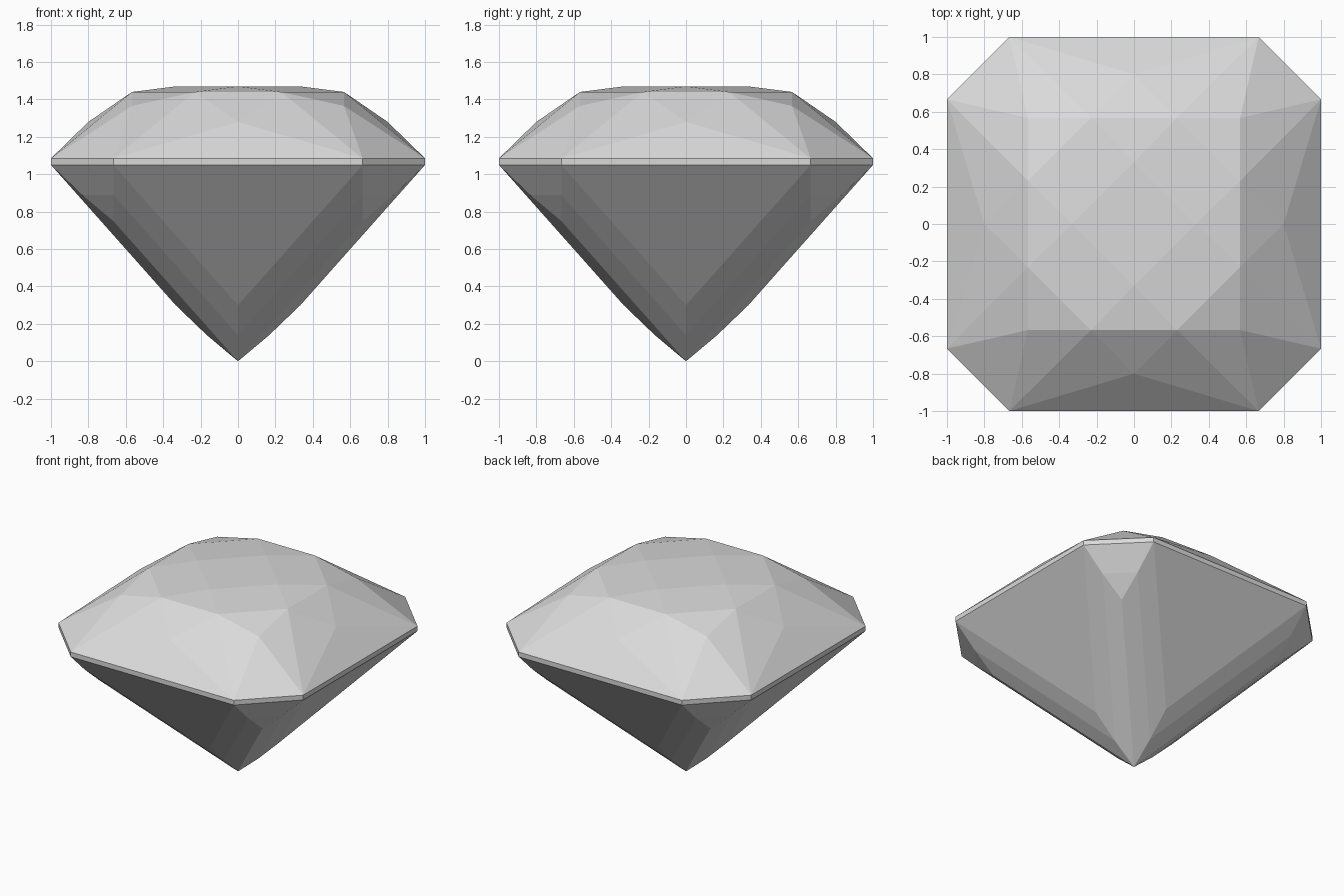
import bpy
import bmesh
from math import pi
from mathutils import Vector, Matrix

if "Cube" in bpy.data.objects:
    bpy.data.objects.remove(bpy.data.objects["Cube"], do_unlink=True)

grey = bpy.data.materials.new("pale_grey")
grey.use_nodes = True
colour = (0.7, 0.7, 0.7, 1)
grey.diffuse_color = colour
grey.node_tree.nodes["Principled BSDF"].inputs["Base Color"].default_value = colour

HEART = Vector((0, 0, 1))   # inside point, used to turn facets outwards


def flip_x(p):
    return (-p[0], p[1], p[2])


def swap(p):
    """Reflect across the vertical plane through the front left corner."""
    return (-p[1], -p[0], p[2])


def gem_part(name, facets):
    """Repeat the facets of one quarter around the z axis and weld them."""
    bm = bmesh.new()
    for quarter in range(4):
        turn = Matrix.Rotation(quarter * pi / 2, 3, 'Z')
        for facet in facets:
            bm.faces.new([bm.verts.new(turn @ Vector(p)) for p in facet])
    bmesh.ops.remove_doubles(bm, verts=bm.verts, dist=0.001)
    bm.normal_update()
    for face in bm.faces:
        if face.normal.dot(face.calc_center_median() - HEART) < 0:
            face.normal_flip()
    mesh = bpy.data.meshes.new(name)
    bm.to_mesh(mesh)
    bm.free()
    mesh.materials.append(grey)
    obj = bpy.data.objects.new(name, mesh)
    bpy.context.collection.objects.link(obj)
    return obj


W = 2 / 3          # half width of a long girdle side
LOW, HIGH = 1.05, 1.085

# Girdle: a thin band with long sides and cut corners
low = (W, -1, LOW)
high = (W, -1, HIGH)
gem_part("girdle", [
    [flip_x(low), low, high, flip_x(high)],
    [low, swap(low), swap(high), high],
])

# Crown: diamond table, star facets, kites and corner facets
centre = (0, 0, 1.47)
table = (0, -0.33, 1.47)
star = (0.23, -0.567, 1.44)
kite = (0, -0.8, 1.28)
corner = (0.567, -0.567, 1.365)
side = [[kite, star, high], [star, corner, high]]
gem_part("crown", side + [[flip_x(p) for p in f] for f in side] + [
    [centre, table, swap(table)],
    [table, star, flip_x(star)],
    [star, flip_x(star), kite],
    [kite, high, flip_x(high)],
    [table, star, swap(star), swap(table)],
    [star, corner, swap(star)],
    [high, swap(high), corner],
])

# Pavilion: large mains, two bands along each main, and corner facets
culet = (0, 0, 0)
main_tip = (0, -W / 2, 0.3)
band_tip = (0, -W / 4, 0.14)
band_top = (W, -W * 1.25, 0.89)
corner_tip = (W, -W, 0.75)
bands = [
    [low, band_top, band_tip, main_tip],
    [band_top, corner_tip, culet, band_tip],
]
gem_part("pavilion", bands + [[flip_x(p) for p in f] for f in bands] + [
    [flip_x(low), low, main_tip],
    [low, swap(low), swap(band_top), band_top],
    [band_top, swap(band_top), corner_tip],
])
